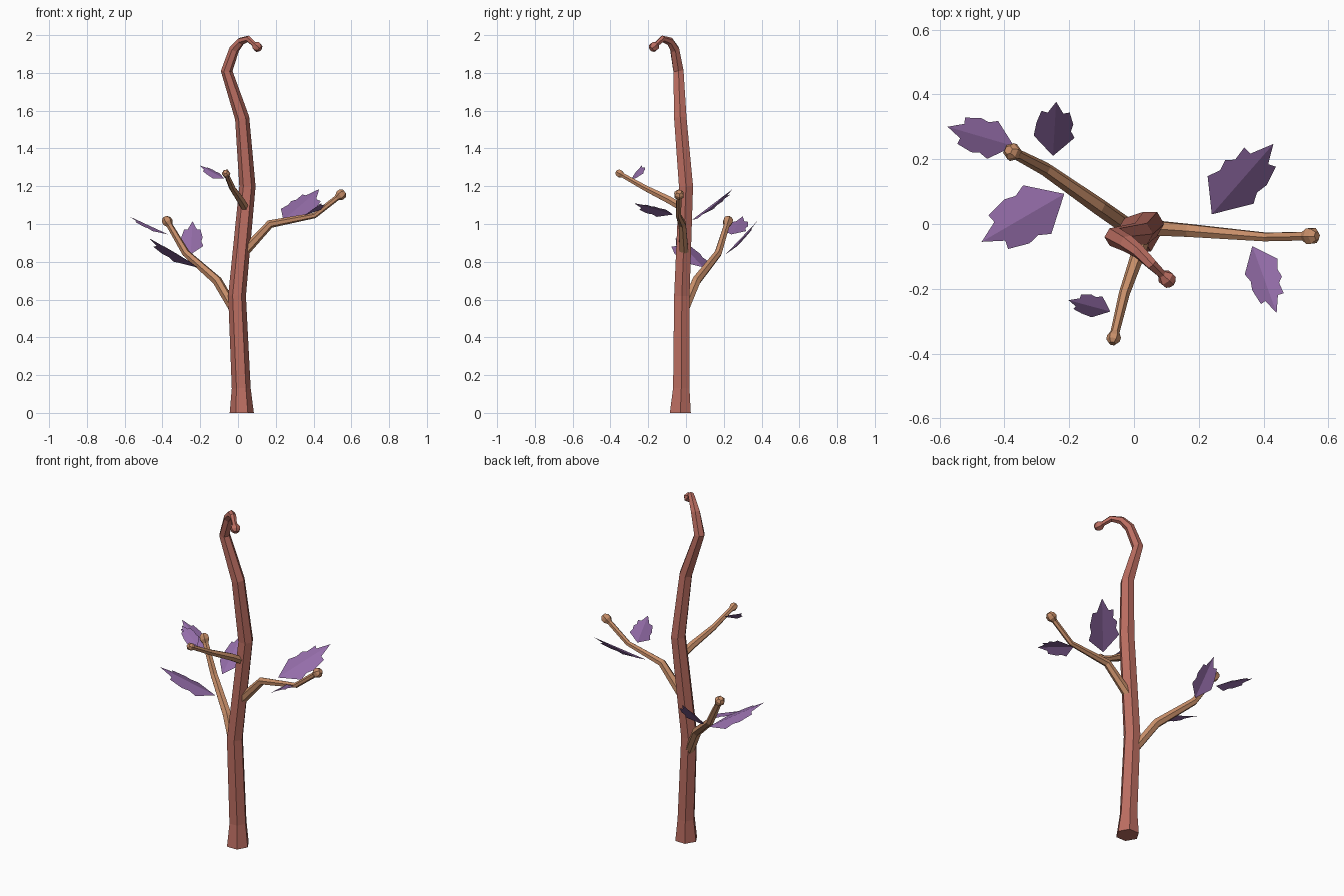
import bpy, bmesh, math
from mathutils import Vector, Matrix

cube = bpy.data.objects.get("Cube")
if cube:
    bpy.data.objects.remove(cube, do_unlink=True)


def material(name, rgb):
    m = bpy.data.materials.new(name)
    m.use_nodes = True
    m.diffuse_color = (*rgb, 1)
    m.node_tree.nodes["Principled BSDF"].inputs["Base Color"].default_value = (*rgb, 1)
    return m


bark = material("reddish_bark", (0.50, 0.155, 0.12))
twig = material("tan_branch", (0.57, 0.27, 0.14))
purple = material("purple_leaf", (0.30, 0.155, 0.40))


def finish(name, bm, mat):
    mesh = bpy.data.meshes.new(name)
    bm.to_mesh(mesh)
    bm.free()
    mesh.materials.append(mat)
    obj = bpy.data.objects.new(name, mesh)
    bpy.context.collection.objects.link(obj)
    return obj


def limb(name, path, knob, mat, sides=6):
    """Six-sided tapering tube through (x, y, z, radius) points, ending in a knob."""
    pts = [Vector(p[:3]) for p in path]
    radii = [p[3] for p in path]
    # Replace the last point by the rings of a faceted knob
    c = pts.pop()
    r_end = radii.pop()
    d = (c - pts[-1]).normalized()
    for along, r in ((-1.0, r_end), (-0.25, knob), (0.4, knob * 0.95), (0.9, knob * 0.5)):
        pts.append(c + d * along * knob)
        radii.append(r)
    bm = bmesh.new()
    tangent = (pts[1] - pts[0]).normalized()
    if name == "trunk":
        tangent = Vector((0, 0, 1))
    u = Vector((1, 0, 0)) if abs(tangent.x) < 0.8 else Vector((0, 1, 0))
    rings = []
    for i, (p, r) in enumerate(zip(pts, radii)):
        if i == len(pts) - 1:
            tangent = d
        elif i > 0:
            tangent = ((p - pts[i - 1]).normalized() + (pts[i + 1] - p).normalized()).normalized()
        u = (u - tangent * u.dot(tangent)).normalized()
        v = tangent.cross(u)
        angles = [2 * math.pi * k / sides for k in range(sides)]
        rings.append([bm.verts.new(p + (u * math.cos(a) + v * math.sin(a)) * r) for a in angles])
    for a, b in zip(rings, rings[1:]):
        for k in range(sides):
            n = (k + 1) % sides
            bm.faces.new((a[k], a[n], b[n], b[k]))
    bm.faces.new(rings[0][::-1])
    bm.faces.new(rings[-1])
    return finish(name, bm, mat)


# Half outline of a leaf: (distance along midrib, half width), unit length
LEAF = [(0.30, 0.26), (0.43, 0.21), (0.55, 0.235), (0.62, 0.17), (0.78, 0.18), (0.77, 0.10)]


def leaf(name, base, tip, roll=0.0, droop=0.2):
    """Barbed leaf with a crease along the midrib; positive roll lowers its left side."""
    base, tip = Vector(base), Vector(tip)
    axis = tip - base
    size = axis.length
    axis.normalize()
    side = Vector((0, 0, 1)).cross(axis).normalized()
    side = Matrix.Rotation(-math.radians(roll), 3, axis) @ side
    up = axis.cross(side)
    bm = bmesh.new()
    root, end = bm.verts.new(base), bm.verts.new(tip)
    for s in (1, -1):
        edge = [bm.verts.new(base + size * (axis * a + side * s * w - up * droop * w))
                for a, w in LEAF]
        loop = [root, end] + edge[::-1]
        bm.faces.new(loop if s == 1 else loop[::-1])
    bmesh.ops.triangulate(bm, faces=bm.faces[:])
    return finish(name, bm, purple)


# Trunk with its hooked top
limb("trunk", [
    (0.02, -0.03, 0, 0.064), (0.017, -0.025, 0.13, 0.05), (-0.005, -0.022, 0.62, 0.047),
    (0.05, 0.0, 1.2, 0.043), (0.022, -0.03, 1.56, 0.038), (-0.06, -0.04, 1.81, 0.031),
    (-0.02, -0.06, 1.925, 0.027), (0.015, -0.085, 1.967, 0.022), (0.055, -0.125, 1.98, 0.018),
    (0.102, -0.17, 1.938, 0.014)], 0.027, bark)

# Three side branches
limb("right_branch", [
    (-0.01, -0.015, 0.53, 0.026), (-0.11, 0.055, 0.70, 0.026), (-0.275, 0.17, 0.845, 0.021),
    (-0.375, 0.222, 1.015, 0.017)], 0.028, twig)
limb("left_branch", [
    (0.03, -0.01, 0.85, 0.027), (0.17, -0.02, 1.0, 0.022), (0.405, -0.04, 1.045, 0.015),
    (0.545, -0.037, 1.155, 0.015)], 0.028, twig)
limb("front_branch", [
    (0.04, -0.01, 1.08, 0.022), (0.015, -0.085, 1.125, 0.022), (-0.03, -0.215, 1.19, 0.017),
    (-0.063, -0.352, 1.267, 0.014)], 0.022, twig)

# Leaves
leaf("right_outer_leaf", (-0.37, 0.24, 0.945), (-0.575, 0.30, 1.04))
leaf("right_back_leaf", (-0.25, 0.21, 0.84), (-0.24, 0.377, 1.015))
leaf("right_front_leaf", (-0.215, 0.093, 0.77), (-0.47, -0.055, 0.925))
leaf("left_back_leaf", (0.24, 0.03, 1.02), (0.43, 0.247, 1.185), -20)
leaf("left_front_leaf", (0.365, -0.068, 1.05), (0.44, -0.275, 1.11), -20)
leaf("front_branch_leaf", (-0.073, -0.27, 1.24), (-0.202, -0.235, 1.31), 25)
